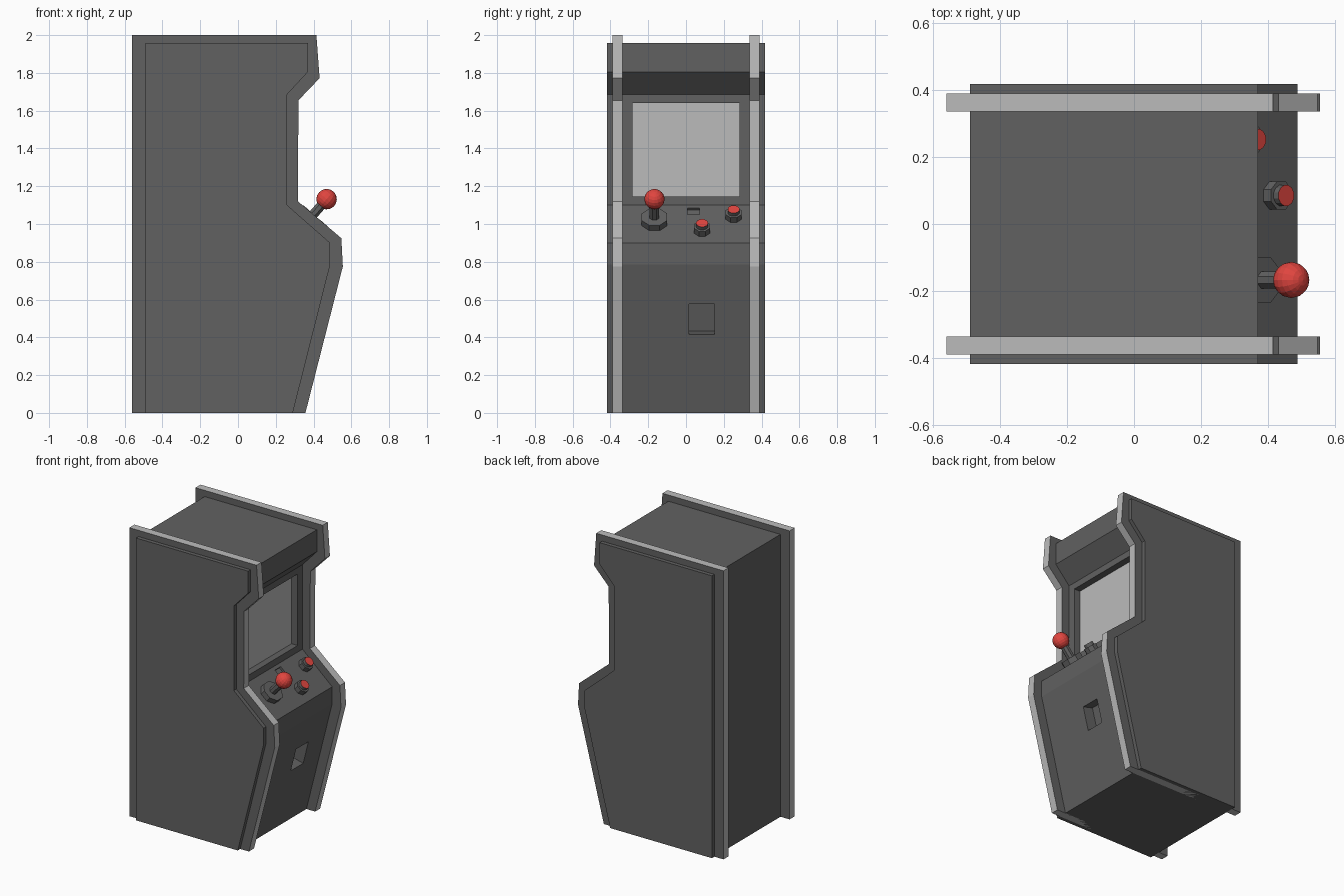
import bpy, bmesh, math
from mathutils import Matrix, Vector

if "Cube" in bpy.data.objects:
    bpy.data.objects.remove(bpy.data.objects["Cube"])


def material(name, rgb):
    m = bpy.data.materials.new(name)
    m.diffuse_color = (*rgb, 1)
    m.use_nodes = True
    m.node_tree.nodes["Principled BSDF"].inputs["Base Color"].default_value = m.diffuse_color
    return m


DARK = material("dark_grey", (0.12, 0.12, 0.12))
LIGHT = material("light_grey", (0.5, 0.5, 0.5))
RED = material("red", (0.75, 0.06, 0.05))


def finish(bm, name, mats, matrix=Matrix()):
    bmesh.ops.recalc_face_normals(bm, faces=bm.faces)
    mesh = bpy.data.meshes.new(name)
    bm.to_mesh(mesh)
    bm.free()
    for m in mats:
        mesh.materials.append(m)
    ob = bpy.data.objects.new(name, mesh)
    ob.matrix_world = matrix
    bpy.context.collection.objects.link(ob)
    return ob


def slab(name, profile, y0, y1, mats):
    """Extrude an x-z profile along y; the rim takes the last material."""
    bm = bmesh.new()
    face = bm.faces.new([bm.verts.new((x, y0, z)) for x, z in profile])
    ext = bmesh.ops.extrude_face_region(bm, geom=[face], use_keep_orig=True)
    bmesh.ops.translate(bm, vec=(0, y1 - y0, 0),
                        verts=[v for v in ext["geom"] if isinstance(v, bmesh.types.BMVert)])
    bm.normal_update()
    for f in bm.faces:
        if abs(f.normal.y) < 0.5:
            f.material_index = len(mats) - 1
    return finish(bm, name, mats)


def box(name, size, matrix, mat):
    bm = bmesh.new()
    bmesh.ops.create_cube(bm, size=1)
    bmesh.ops.scale(bm, vec=size, verts=bm.verts)
    return finish(bm, name, [mat], matrix)


def disc(name, radius, h0, h1, sides, matrix, top=DARK):
    """Cylinder standing on the local z axis from h0 to h1."""
    bm = bmesh.new()
    bmesh.ops.create_cone(bm, cap_ends=True, segments=sides, radius1=radius, radius2=radius,
                          depth=h1 - h0,
                          matrix=Matrix.Translation((0, 0, (h0 + h1) / 2))
                          @ Matrix.Rotation(math.pi / sides, 4, 'Z'))
    bm.normal_update()
    for f in bm.faces:
        f.material_index = int(f.normal.z > 0.9)
    return finish(bm, name, [DARK, top], matrix)


def on_face(x, y, z, nx, nz):
    """Frame whose local z is the outward normal of a sloped face."""
    return Matrix.Translation((x, y, z)) @ Matrix.Rotation(math.atan2(nx, nz), 4, 'Y')


def on_panel(y, z):
    return on_face(0.26 + (1.10 - z) * 1.15, y, z, 0.656, 0.754)


# Cabinet body
body = slab("cabinet_body", [(-0.49, 0), (-0.49, 1.957), (0.37, 1.957), (0.37, 1.805),
                             (0.26, 1.686), (0.26, 1.10), (0.488, 0.90), (0.488, 0.785),
                             (0.29, 0)], -0.417, 0.417, [DARK])

# Side boards with light edge trim
for side, s in (("left", -1), ("right", 1)):
    slab(side + "_side_board", [(-0.56, 0), (-0.56, 2), (0.415, 2), (0.432, 1.772),
                                (0.32, 1.655), (0.317, 1.12), (0.547, 0.925),
                                (0.555, 0.775), (0.357, 0)],
         s * 0.335, s * 0.39, [DARK, LIGHT])

# Recesses: screen opening, coin slot, panel slot
cutters = [
    box("screen_cutter", (0.2, 0.565, 0.495), Matrix.Translation((0.31, 0, 1.393)), DARK),
    box("coin_slot_cutter", (0.165, 0.135, 0.16),
        on_face(0.416, 0.0825, 0.495, 0.969, -0.247), DARK),
    box("panel_slot_cutter", (0.05, 0.062, 0.03), on_panel(0.04, 1.068), DARK),
]
for c in cutters:
    mod = body.modifiers.new(c.name, 'BOOLEAN')
    mod.operation = 'DIFFERENCE'
    mod.solver = 'EXACT'
    mod.object = c
    c.hide_render = True
    c.display_type = 'WIRE'

# Screen at the back of its opening
box("screen", (0.01, 0.565, 0.495), Matrix.Translation((0.208, 0, 1.393)), LIGHT)

# Joystick
stick = on_panel(-0.167, 1.01)
disc("joystick_base", 0.073, -0.005, 0.036, 8, stick)
disc("joystick_shaft", 0.027, 0.03, 0.14, 8, stick)
bm = bmesh.new()
bmesh.ops.create_uvsphere(bm, u_segments=16, v_segments=10, radius=0.054)
finish(bm, "joystick_ball", [RED], stick @ Matrix.Translation((0, 0, 0.161)))

# Push buttons
for name, y, z in (("lower", 0.085, 0.963), ("upper", 0.252, 1.036)):
    frame = on_panel(y, z)
    disc(name + "_button_collar", 0.045, -0.005, 0.034, 8, frame)
    disc(name + "_button_cap", 0.032, 0.03, 0.056, 12, frame, RED)
